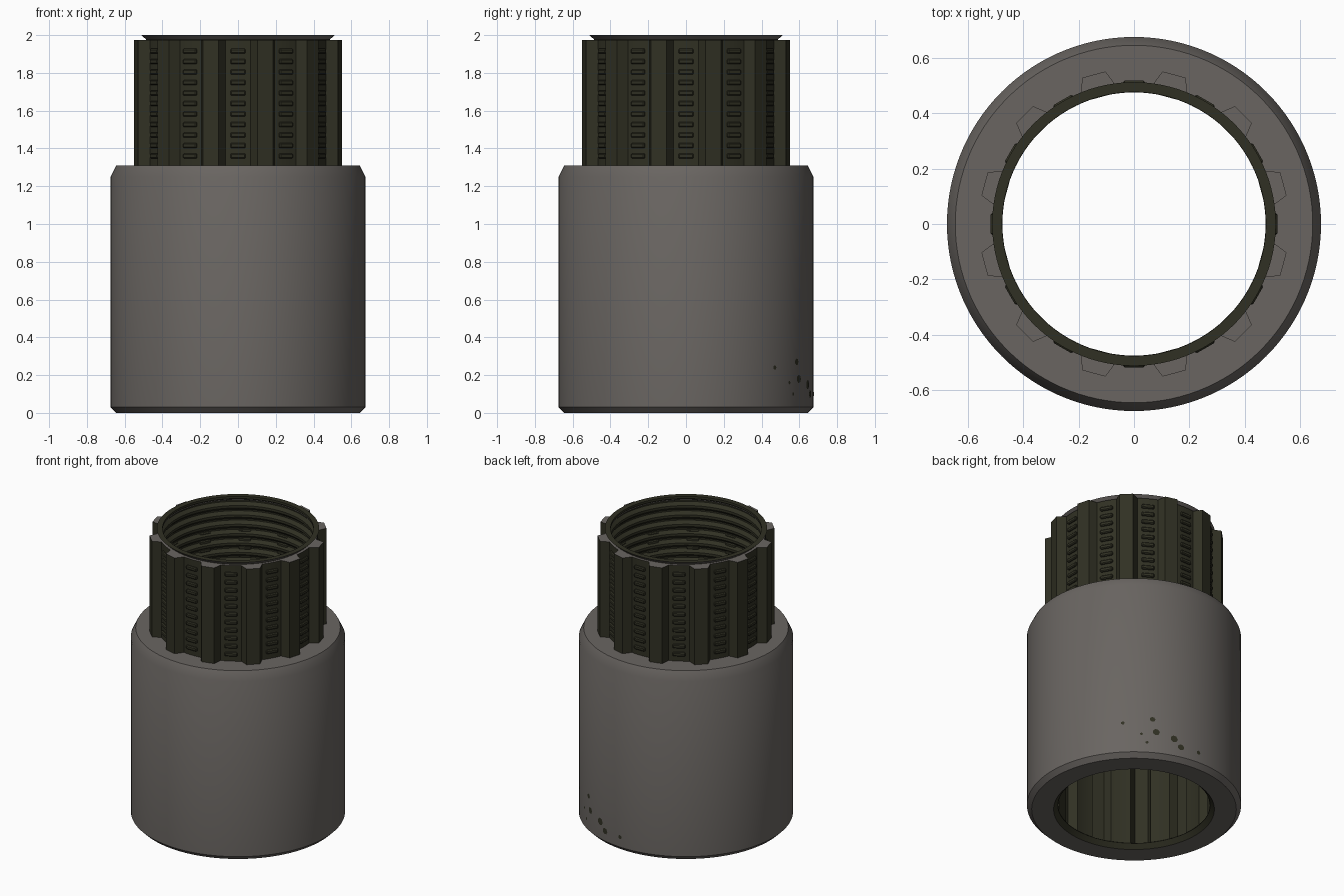
import bpy, bmesh
from math import radians, cos, sin, pi
from mathutils import Matrix

if "Cube" in bpy.data.objects:
    bpy.data.objects.remove(bpy.data.objects["Cube"], do_unlink=True)


def material(name, rgb):
    m = bpy.data.materials.new(name)
    m.use_nodes = True
    m.diffuse_color = (*rgb, 1)
    bsdf = m.node_tree.nodes["Principled BSDF"]
    bsdf.inputs["Base Color"].default_value = (*rgb, 1)
    bsdf.inputs["Roughness"].default_value = 0.7
    return m


GREY = material("warm grey", (0.142, 0.130, 0.120))
OLIVE = material("dark olive", (0.030, 0.030, 0.017))
LOBES = 12
PITCH = 2 * pi / LOBES


def finish(name, bm, mats, smooth=True):
    mesh = bpy.data.meshes.new(name)
    bm.to_mesh(mesh)
    bm.free()
    for m in mats:
        mesh.materials.append(m)
    ob = bpy.data.objects.new(name, mesh)
    bpy.context.collection.objects.link(ob)
    if smooth:
        bpy.ops.object.select_all(action='DESELECT')
        ob.select_set(True)
        bpy.context.view_layer.objects.active = ob
        bpy.ops.object.shade_smooth_by_angle(angle=radians(30))
    return ob


def sweep(name, rings, mats, offsets, second=()):
    """Skin rings of (root radius, lobe radius, z); 'second' bands use mats[1]."""
    bm = bmesh.new()
    rows = []
    for root, lobe, z in rings:
        row = []
        for k in range(LOBES):
            for deg in offsets:
                a = (k + 0.5) * PITCH + radians(deg)
                r = lobe if abs(deg) < 5 else root
                row.append(bm.verts.new((r * cos(a), r * sin(a), z)))
        rows.append(row)
    for i, (low, high) in enumerate(zip(rows, rows[1:])):
        n = len(low)
        for j in range(n):
            k = (j + 1) % n
            f = bm.faces.new((low[j], low[k], high[k], high[j]))
            f.material_index = 1 if i in second else 0
    return finish(name, bm, mats)


def revolve(name, profile, mats, second=()):
    even = [3 * i - 15 for i in range(10)]
    return sweep(name, [(r, r, z) for r, z in profile], mats, even, second)


SPLINE = (-15, -11, -7.5, -4.4, 4.4, 7.5, 11)

# Outer sleeve with chamfered ends and a dark inner lip
revolve("outer_sleeve",
        [(0.48, 0.03), (0.507, 0), (0.645, 0), (0.675, 0.03),
         (0.675, 1.25), (0.645, 1.31), (0.49, 1.31)],
        [GREY, OLIVE], second=(0,))

# Splined cavity inside the sleeve
sweep("sleeve_cavity",
      [(0.485, 0.54, 0.7), (0.485, 0.54, 0.03), (0.478, 0.478, 0.03)],
      [OLIVE], SPLINE)

# Splined inner tube with light end face
sweep("splined_tube",
      [(0.475, 0.475, 0.7), (0.505, 0.56, 0.7), (0.505, 0.56, 1.975),
       (0.48, 0.48, 1.975)],
      [OLIVE, GREY], SPLINE, second=(2,))

# Flared rim on top of the tube
revolve("flared_rim", [(0.482, 1.973), (0.512, 2.0), (0.476, 2.0)],
        [GREY, OLIVE], second=(1,))

# Internal thread running down the tube
thread = [(0.476, 2.0)]
step = 0.065
z = 1.985
while z > 0.78:
    thread += [(0.476, z), (0.497, z - 0.3 * step),
               (0.497, z - 0.45 * step), (0.476, z - 0.75 * step)]
    z -= step
thread.append((0.476, 0.7))
revolve("internal_thread", thread, [OLIVE])

# Grip ribs stacked in each groove between the lobes
bm = bmesh.new()
for k in range(LOBES):
    spin = Matrix.Rotation(k * PITCH, 4, 'Z')
    for i in range(11):
        place = Matrix.Translation((0.502, 0, 1.36 + i * 0.0555))
        size = Matrix.Diagonal((0.03, 0.082, 0.027, 1))
        bmesh.ops.create_cube(bm, size=1, matrix=spin @ place @ size)
bmesh.ops.bevel(bm, geom=bm.edges[:], offset=0.006, segments=1, affect='EDGES')
finish("grip_ribs", bm, [OLIVE], smooth=False)

# Small dark worn spots low on the sleeve: angle, height, radius
spots = [(60, 0.27, 0.018), (62, 0.18, 0.023), (72, 0.15, 0.025),
         (76, 0.10, 0.022), (87, 0.10, 0.014), (54, 0.16, 0.009),
         (57, 0.10, 0.010), (44, 0.24, 0.012)]
bm = bmesh.new()
for deg, height, radius in spots:
    place = (Matrix.Rotation(radians(deg), 4, 'Z')
             @ Matrix.Translation((0.677, 0, height))
             @ Matrix.Rotation(pi / 2, 4, 'Y'))
    bmesh.ops.create_circle(bm, cap_ends=True, segments=7, radius=radius, matrix=place)
bm.normal_update()
for f in bm.faces:
    c = f.calc_center_median()
    if f.normal.x * c.x + f.normal.y * c.y < 0:
        f.normal_flip()
finish("worn_spots", bm, [OLIVE], smooth=False)
